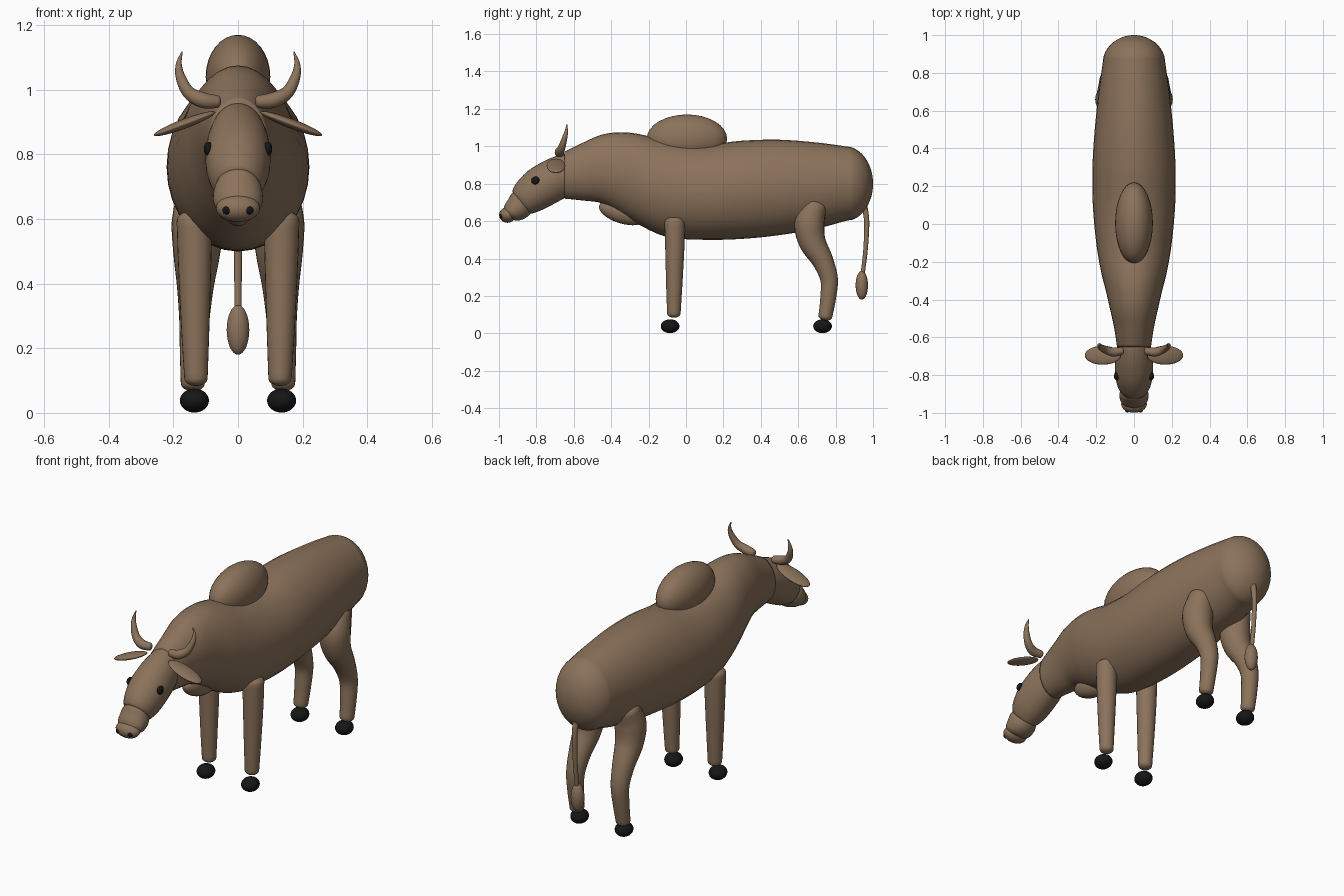
import bpy, bmesh, math
from mathutils import Vector

if "Cube" in bpy.data.objects:
    bpy.data.objects.remove(bpy.data.objects["Cube"], do_unlink=True)


def material(name, colour):
    mat = bpy.data.materials.new(name)
    mat.use_nodes = True
    mat.diffuse_color = (*colour, 1)
    mat.node_tree.nodes["Principled BSDF"].inputs["Base Color"].default_value = (*colour, 1)
    return mat


HIDE = material("brown hide", (0.26, 0.17, 0.105))
BLACK = material("black", (0.008, 0.008, 0.008))


def finish(name, bm, mat):
    bmesh.ops.recalc_face_normals(bm, faces=bm.faces)
    for face in bm.faces:
        face.smooth = True
    mesh = bpy.data.meshes.new(name)
    bm.to_mesh(mesh)
    bm.free()
    mesh.materials.append(mat)
    obj = bpy.data.objects.new(name, mesh)
    bpy.context.collection.objects.link(obj)
    return obj


def smooth_rows(rows, steps=5):
    """Catmull-Rom interpolation through rows of numbers."""
    pts = [Vector(r) for r in rows]
    out = []
    for i in range(len(pts) - 1):
        a, b, c, d = pts[max(i - 1, 0)], pts[i], pts[i + 1], pts[min(i + 2, len(pts) - 1)]
        for s in range(steps):
            t = s / steps
            out.append(b + (c - a) * (t / 2) + (a * 2 - b * 5 + c * 4 - d) * (t * t / 2)
                       + (b * 3 - a - c * 3 + d) * (t ** 3 / 2))
    return out + [pts[-1]]


def loft(name, sections, mat, sides=32):
    """Skin elliptical sections given as (centre, axis, axis)."""
    bm = bmesh.new()
    angles = [math.tau * k / sides for k in range(sides)]
    rings = [[bm.verts.new(c + u * math.cos(a) + v * math.sin(a)) for a in angles]
             for c, u, v in sections]
    for low, high in zip(rings, rings[1:]):
        for k in range(sides):
            j = (k + 1) % sides
            bm.faces.new((low[k], low[j], high[j], high[k]))
    bm.faces.new(rings[0])
    bm.faces.new(rings[-1])
    return finish(name, bm, mat)


def trunk(name, rows, mat):
    """Rows: top y, top z, bottom y, bottom z, half width."""
    sections = []
    for ty, tz, by, bz, w in smooth_rows(rows):
        top, bottom = Vector((0, ty, tz)), Vector((0, by, bz))
        sections.append(((top + bottom) / 2, Vector((w, 0, 0)), (top - bottom) / 2))
    return loft(name, sections, mat)


def tube(name, rows, ref, mat):
    """Rows: x, y, z, radius, with rounded ends."""
    rows = smooth_rows(rows)
    pts, radii = [Vector(r[:3]) for r in rows], [r[3] for r in rows]
    sections = []
    last = len(pts) - 1
    for i, (p, r) in enumerate(zip(pts, radii)):
        t = (pts[min(i + 1, last)] - pts[max(i - 1, 0)]).normalized()
        u = (ref - t * ref.dot(t)).normalized()
        v = t.cross(u)
        ring = [(p, u * r, v * r)]
        if i in (0, last):
            sign = -1 if i == 0 else 1
            dome = [(p + t * sign * r * 0.6 * math.sin(a), u * r * math.cos(a), v * r * math.cos(a))
                    for a in (0.4, 0.8, 1.2, 1.5)]
            ring = dome[::-1] + ring if i == 0 else ring + dome
        sections += ring
    return loft(name, sections, mat, 24)


def ellipsoid(name, centre, radii, mat, rotation=(0, 0, 0)):
    bm = bmesh.new()
    bmesh.ops.create_uvsphere(bm, u_segments=32, v_segments=16, radius=1)
    bmesh.ops.scale(bm, vec=radii, verts=bm.verts)
    obj = finish(name, bm, mat)
    obj.location, obj.rotation_euler = centre, rotation
    return obj


# Body and neck, from the neck opening to the shoulders and belly
profile = [(-.65, .97, .72, .09), (-.55, 1.02, .71, .105), (-.45, 1.062, .695, .127),
           (-.35, 1.075, .64, .15), (-.25, 1.065, .58, .175), (-.1, 1.03, .515, .2),
           (.1, 1.01, .5, .218), (.3, 1.03, .505, .22), (.5, 1.035, .525, .208),
           (.7, 1.02, .56, .187), (.85, 1.0, .6, .166)]
# Rounded rump
for a in (0.3, 0.6, 0.9, 1.2, 1.4, 1.55):
    c = math.cos(a)
    profile.append((.85 + .15 * math.sin(a), .8 + .2 * c, .8 - .2 * c, .166 * c))
trunk("body", [(y, top, y, bottom, w) for y, top, bottom, w in profile], HIDE)

ellipsoid("hump", (0, .005, 1.04), (.1, .215, .13), HIDE)
ellipsoid("dewlap", (0, -.34, .645), (.05, .13, .058), HIDE, (-.3, 0, 0))

# Head, muzzle and nose
trunk("head", [(-.6, .955, -.6, .75, .08), (-.66, .957, -.655, .72, .09),
               (-.75, .925, -.71, .69, .1), (-.84, .872, -.77, .66, .099),
               (-.9, .812, -.81, .645, .087), (-.925, .77, -.83, .64, .072),
               (-.925, .75, -.85, .65, .055)], HIDE)
trunk("muzzle", [(-.91, .765, -.82, .65, .06), (-.932, .748, -.84, .63, .073),
                 (-.948, .72, -.865, .613, .077), (-.967, .69, -.895, .603, .073),
                 (-.975, .665, -.92, .605, .06)], HIDE)
ellipsoid("nose", (0, -.954, .633), (.068, .045, .042), HIDE)

# Tail with tuft
tube("tail", [(0, .95, .7, .016), (0, .966, .6, .014), (0, .96, .45, .012), (0, .945, .32, .011)],
     Vector((1, 0, 0)), HIDE)
ellipsoid("tail_tuft", (0, .94, .257), (.035, .033, .077), HIDE)

# Paired parts
for side, s in (("left", 1), ("right", -1)):
    tube(side + "_front_leg", [(s * .135, -.06, .595, .055), (s * .134, -.06, .45, .051),
                               (s * .132, -.063, .25, .043), (s * .13, -.065, .105, .036)],
         Vector((1, 0, 0)), HIDE)
    tube(side + "_hind_leg", [(s * .125, .69, .68, .064), (s * .125, .66, .59, .08),
                              (s * .128, .675, .49, .072), (s * .132, .73, .39, .057),
                              (s * .135, .765, .29, .047), (s * .138, .76, .19, .042),
                              (s * .14, .745, .09, .037)],
         Vector((1, 0, 0)), HIDE)
    for place, y in (("front", -.085), ("hind", .73)):
        ellipsoid(f"{side}_{place}_hoof", (s * .135, y, .038), (.045, .05, .037), BLACK)
    tube(side + "_horn", [(s * .065, -.672, .963, .02), (s * .11, -.678, .968, .024),
                          (s * .153, -.665, .992, .02), (s * .178, -.65, 1.04, .015),
                          (s * .183, -.64, 1.08, .009), (s * .173, -.637, 1.117, .002)],
         Vector((0, 1, 0)), HIDE)
    ellipsoid(side + "_ear", (s * .165, -.695, .895), (.102, .05, .015), HIDE, (0, s * .36, 0))
    ellipsoid(side + "_eye", (s * .092, -.805, .817), (.014, .022, .022), BLACK)
    ellipsoid(side + "_nostril", (s * .035, -.985, .627), (.013, .013, .013), BLACK)
